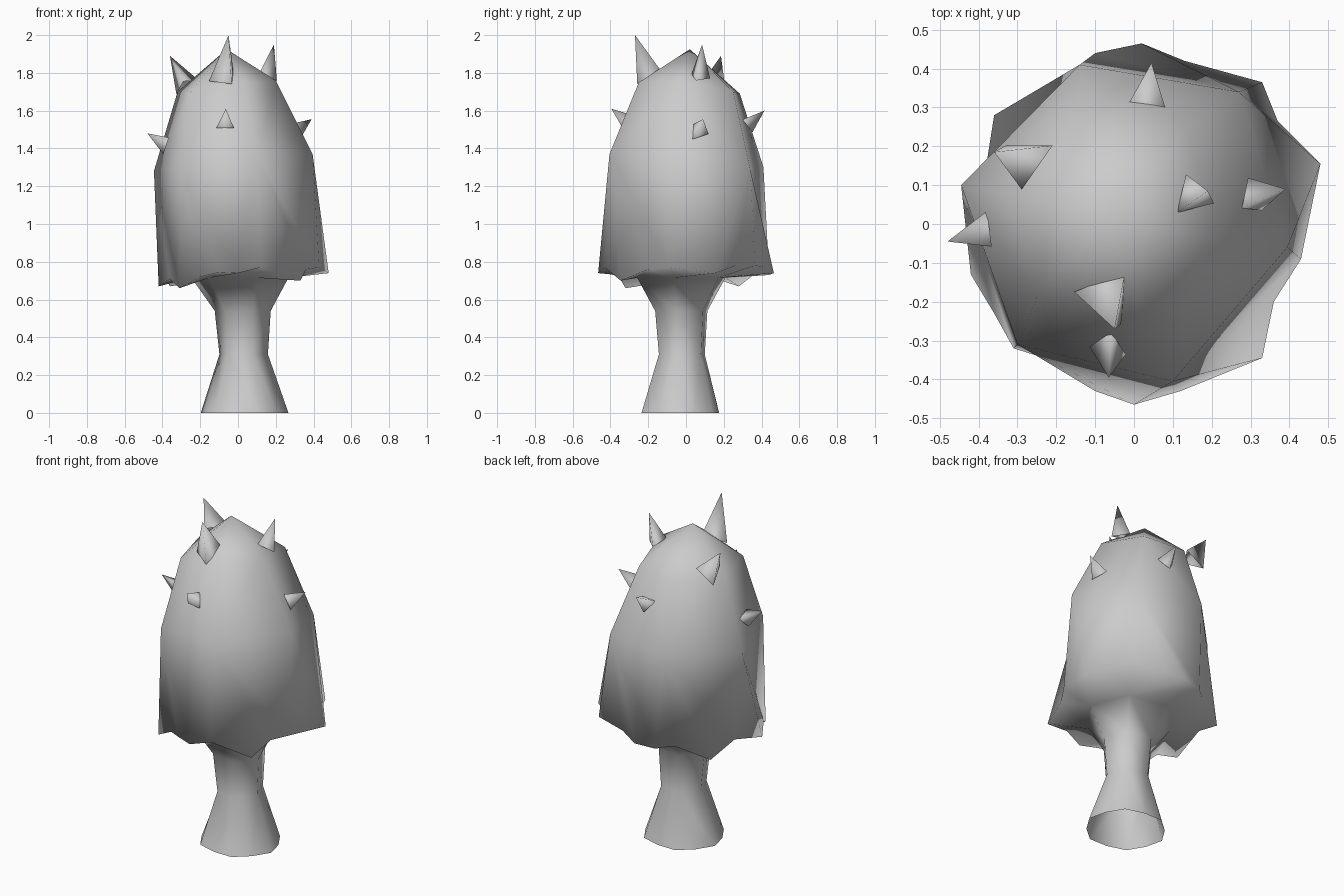
import bpy
import bmesh
import math
from mathutils import Vector

default_cube = bpy.data.objects.get("Cube")
if default_cube:
    bpy.data.objects.remove(default_cube, do_unlink=True)


def make_material(name, level):
    material = bpy.data.materials.new(name)
    colour = (level, level, level, 1)
    material.use_nodes = True
    material.diffuse_color = colour
    material.node_tree.nodes["Principled BSDF"].inputs["Base Color"].default_value = colour
    return material


grey = make_material("plain grey", 0.6)


def make_object(name, bm):
    bmesh.ops.recalc_face_normals(bm, faces=bm.faces)
    for face in bm.faces:
        face.smooth = True
    mesh = bpy.data.meshes.new(name)
    bm.to_mesh(mesh)
    bm.free()
    mesh.materials.append(grey)
    obj = bpy.data.objects.new(name, mesh)
    bpy.context.collection.objects.link(obj)
    return obj


def turn(co):
    """Angle of a point around the vertical axis, from zero to a full turn."""
    return math.atan2(co.y, co.x) % math.tau


def add_ring(bm, points):
    return sorted((bm.verts.new(point) for point in points), key=lambda v: turn(v.co))


def stem_ring(cx, cy, rx, ry, z, sides=6, ripple=0):
    """Cross-section of the stem; ripple pulls every second point inward."""
    points = []
    for k in range(sides):
        angle = math.radians(51) + math.tau * k / sides
        scale = 1 - ripple * (k % 2)
        points.append((cx + rx * scale * math.cos(angle),
                       cy + ry * scale * math.sin(angle), z))
    return points


def zip_rings(bm, lower, upper):
    """Skin two rings that may differ in point count."""
    def reach(ring, k):
        return turn(ring[k % len(ring)].co) + math.tau * (k // len(ring))

    i = j = 0
    while i < len(lower) or j < len(upper):
        a, b = lower[i % len(lower)], upper[j % len(upper)]
        step_lower = j == len(upper) or (
            i < len(lower) and reach(lower, i + 1) <= reach(upper, j + 1))
        if step_lower:
            i += 1
            bm.faces.new((a, lower[i % len(lower)], b))
        else:
            j += 1
            bm.faces.new((a, upper[j % len(upper)], b))


# Ragged, folded hem of the cap
hem = [
    (.43, -.09, .77), (.48, .155, .74), (.37, .265, .78), (.33, .365, .78),
    (.13, .42, .77), (.02, .465, .74), (-.1, .44, .73), (-.18, .37, .74),
    (-.36, .28, .67), (-.39, .09, .73), (-.42, -.13, .67), (-.36, -.23, .71),
    (-.31, -.32, .66), (-.2, -.355, .72), (-.1, -.43, .745), (0, -.465, .74),
    (.12, -.43, .77), (.33, -.345, .7), (.36, -.2, .76)]

# Six-sided shoulder and crown of the cap
shoulder = [
    (.395, -.06, 1.37), (.27, .34, 1.29), (-.14, .41, 1.3),
    (-.445, .1, 1.28), (-.3, -.31, 1.3), (.1, -.405, 1.37)]
crown = [
    (.2, -.04, 1.76), (.14, .25, 1.7), (-.12, .285, 1.69),
    (-.32, .08, 1.7), (-.25, -.19, 1.7), (.03, -.25, 1.75)]

# Stem, underside and cap as one continuous skin, open at the foot
bm = bmesh.new()
rings = [add_ring(bm, points) for points in (
    stem_ring(.035, -.03, .235, .22, 0, 12, .06),
    stem_ring(.03, -.022, .13, .13, .31),
    stem_ring(.025, -.025, .15, .148, .54),
    stem_ring(.01, -.025, .26, .25, .715),
    hem, shoulder, crown)]
for lower, upper in zip(rings, rings[1:]):
    zip_rings(bm, lower, upper)
apex = bm.verts.new((-.06, .02, 1.925))
for a, b in zip(rings[-1], rings[-1][1:] + rings[-1][:1]):
    bm.faces.new((a, b, apex))
make_object("cap_and_stem", bm)


def add_spike(name, tip, centre, radius, spin):
    """Three-sided thorn, open where it sits on the cap."""
    tip, centre = Vector(tip), Vector(centre)
    normal = (centre - Vector((0, 0, 1.3))).normalized()
    side = Vector((0, 0, 1)).cross(normal).normalized()
    rise = normal.cross(side)
    bm = bmesh.new()
    base = []
    for k in range(3):
        angle = math.radians(spin + k * 120)
        offset = side * math.cos(angle) + rise * math.sin(angle)
        base.append(bm.verts.new(centre + offset * radius))
    point = bm.verts.new(tip)
    for k in range(3):
        bm.faces.new((base[k], base[(k + 1) % 3], point))
    make_object(name, bm)


# Thorns scattered over the cap
add_spike("top_front_spike", (-.05, -.27, 2), (-.07, -.185, 1.765), .085, 195)
add_spike("top_left_spike", (.19, .085, 1.95), (.15, .07, 1.775), .06, 110)
add_spike("top_right_spike", (-.36, .185, 1.89), (-.275, .165, 1.735), .08, 25)
add_spike("right_spike", (-.48, -.045, 1.48), (-.38, -.02, 1.42), .055, 45)
add_spike("front_spike", (-.065, -.395, 1.61), (-.065, -.31, 1.53), .055, 90)
add_spike("left_spike", (.39, .09, 1.555), (.3, .065, 1.485), .055, 110)
add_spike("back_spike", (.045, .415, 1.6), (.035, .32, 1.53), .055, 30)
